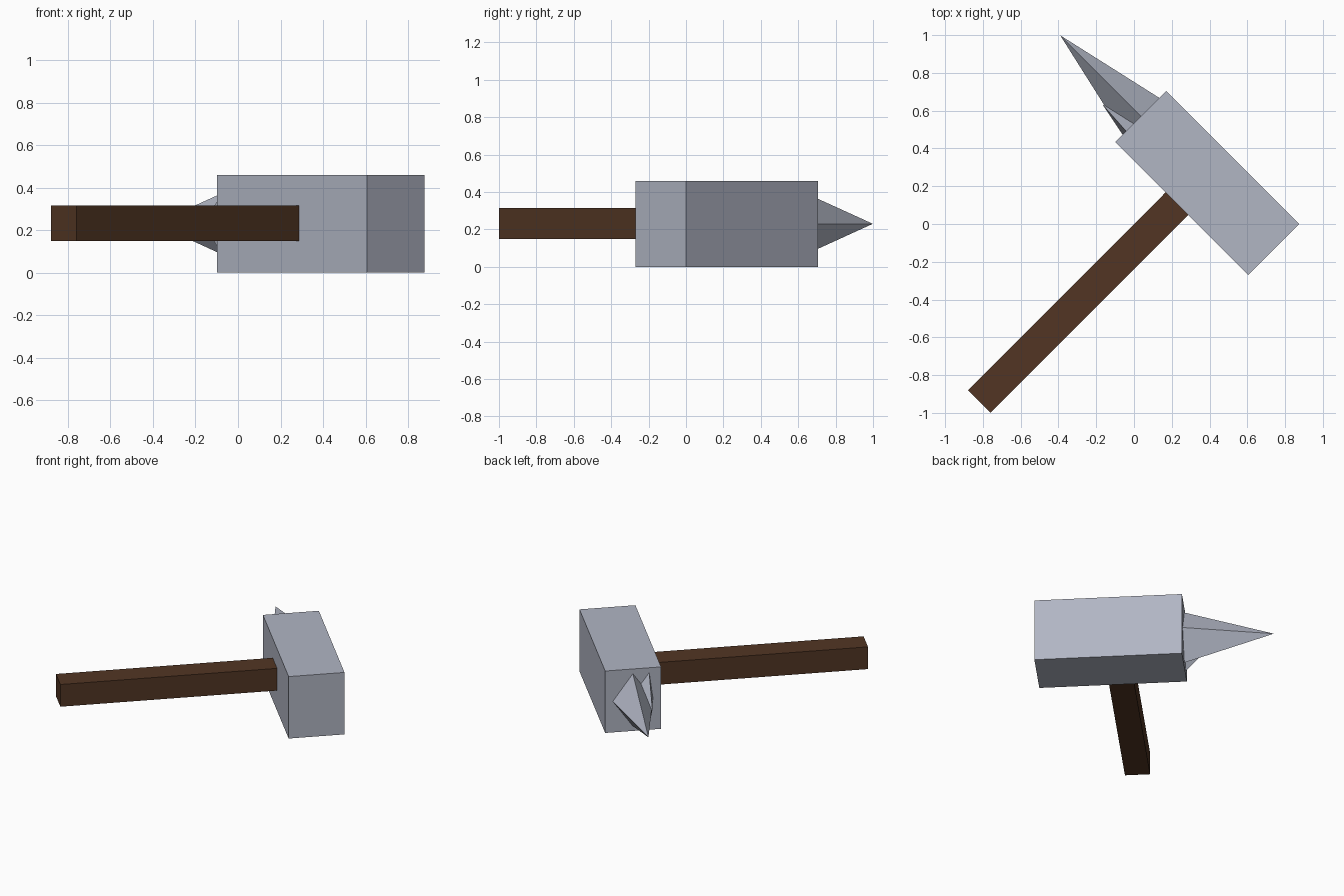
import bpy
import bmesh
from math import radians
from mathutils import Matrix

if "Cube" in bpy.data.objects:
    bpy.data.objects.remove(bpy.data.objects["Cube"], do_unlink=True)

# The hammer is laid out along its own axes, then turned diagonally
TURN = Matrix.Rotation(radians(45), 4, 'Z')


def material(name, rgb):
    mat = bpy.data.materials.new(name)
    mat.use_nodes = True
    colour = (*rgb, 1.0)
    mat.diffuse_color = colour
    mat.node_tree.nodes["Principled BSDF"].inputs["Base Color"].default_value = colour
    return mat


def finish(name, bm, mat):
    bmesh.ops.recalc_face_normals(bm, faces=bm.faces)
    bm.transform(TURN)
    mesh = bpy.data.meshes.new(name)
    bm.to_mesh(mesh)
    bm.free()
    mesh.materials.append(mat)
    obj = bpy.data.objects.new(name, mesh)
    bpy.context.collection.objects.link(obj)
    return obj


def box(name, low, high, mat):
    bm = bmesh.new()
    size = [b - a for a, b in zip(low, high)]
    centre = [(a + b) / 2 for a, b in zip(low, high)]
    bmesh.ops.create_cube(bm, size=1, matrix=Matrix.Translation(centre) @ Matrix.Diagonal((*size, 1)))
    return finish(name, bm, mat)


def spike(name, left, ridge, right, half_height, base_y, tip, mat):
    """Four-sided spike with a diamond base standing on the head's end face."""
    bm = bmesh.new()
    z = tip[2]
    ring = [bm.verts.new(p) for p in (
        (left, base_y, z), (ridge, base_y, z + half_height),
        (right, base_y, z), (ridge, base_y, z - half_height))]
    point = bm.verts.new(tip)
    bm.faces.new(ring)
    for i in range(4):
        bm.faces.new((ring[i], ring[(i + 1) % 4], point))
    return finish(name, bm, mat)


steel = material("steel grey", (0.44, 0.465, 0.55))
wood = material("dark brown wood", (0.084, 0.036, 0.017))

# Head block and wooden handle
box("head", (0.237, -0.619, 0), (0.619, 0.378, 0.46), steel)
box("handle", (-1.244, -0.17, 0.15), (0.24, 0.0, 0.315), wood)

# Long spike and the short barb beside it
MID, FACE = 0.43, 0.377
spike("long_spike", MID - 0.137, MID, MID + 0.137, 0.195, FACE, (MID, 0.983, 0.23), steel)
spike("short_barb", MID - 0.138, MID - 0.112, MID + 0.025, 0.195, FACE, (MID - 0.101, 0.562, 0.23), steel)
